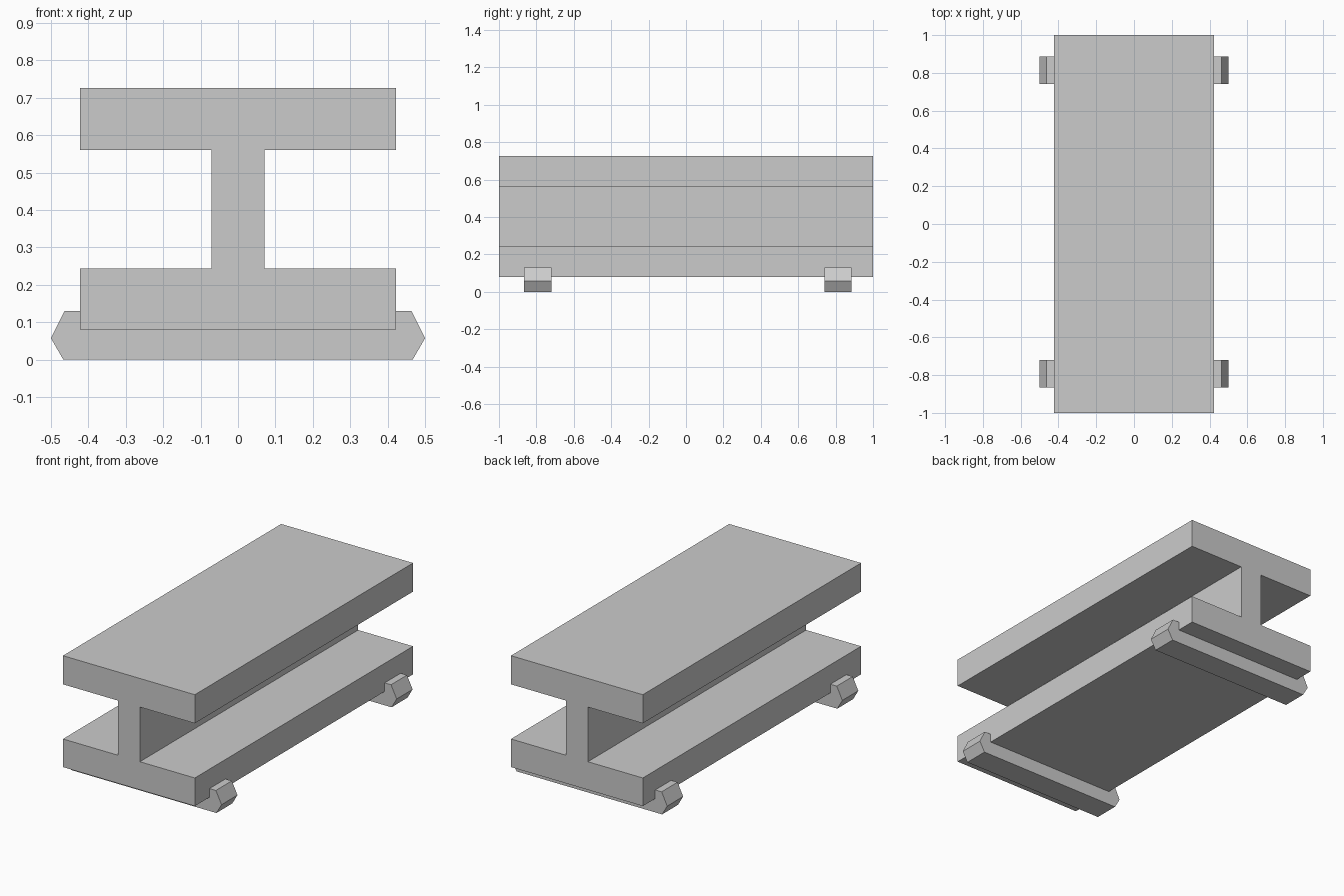
import bpy, bmesh

if "Cube" in bpy.data.objects:
    bpy.data.objects.remove(bpy.data.objects["Cube"])


def extrude_profile(name, half, y0, y1):
    """Mirror a right-hand half profile (x, z) and extrude it along y."""
    outline = half + [(-x, z) for x, z in reversed(half)]
    bm = bmesh.new()
    face = bm.faces.new([bm.verts.new((x, y0, z)) for x, z in outline])
    ext = bmesh.ops.extrude_face_region(bm, geom=[face])
    moved = [v for v in ext["geom"] if isinstance(v, bmesh.types.BMVert)]
    bmesh.ops.translate(bm, verts=moved, vec=(0, y1 - y0, 0))
    bmesh.ops.recalc_face_normals(bm, faces=bm.faces)
    mesh = bpy.data.meshes.new(name)
    bm.to_mesh(mesh)
    bm.free()
    obj = bpy.data.objects.new(name, mesh)
    bpy.context.collection.objects.link(obj)
    return obj


# I-beam: two thick flanges joined by a web
beam_half = [(0.423, 0.08), (0.423, 0.243), (0.071, 0.243),
             (0.071, 0.56), (0.423, 0.56), (0.423, 0.726)]
extrude_profile("i_beam", beam_half, -1.0, 1.0)

# Cradle bars under the beam, with pointed ends that wrap the lower flange
bar_half = [(0.467, 0.0), (0.5, 0.057), (0.464, 0.13),
            (0.423, 0.13), (0.423, 0.08)]
for name, y0 in (("front_support", -0.865), ("back_support", 0.74)):
    extrude_profile(name, bar_half, y0, y0 + 0.146)
